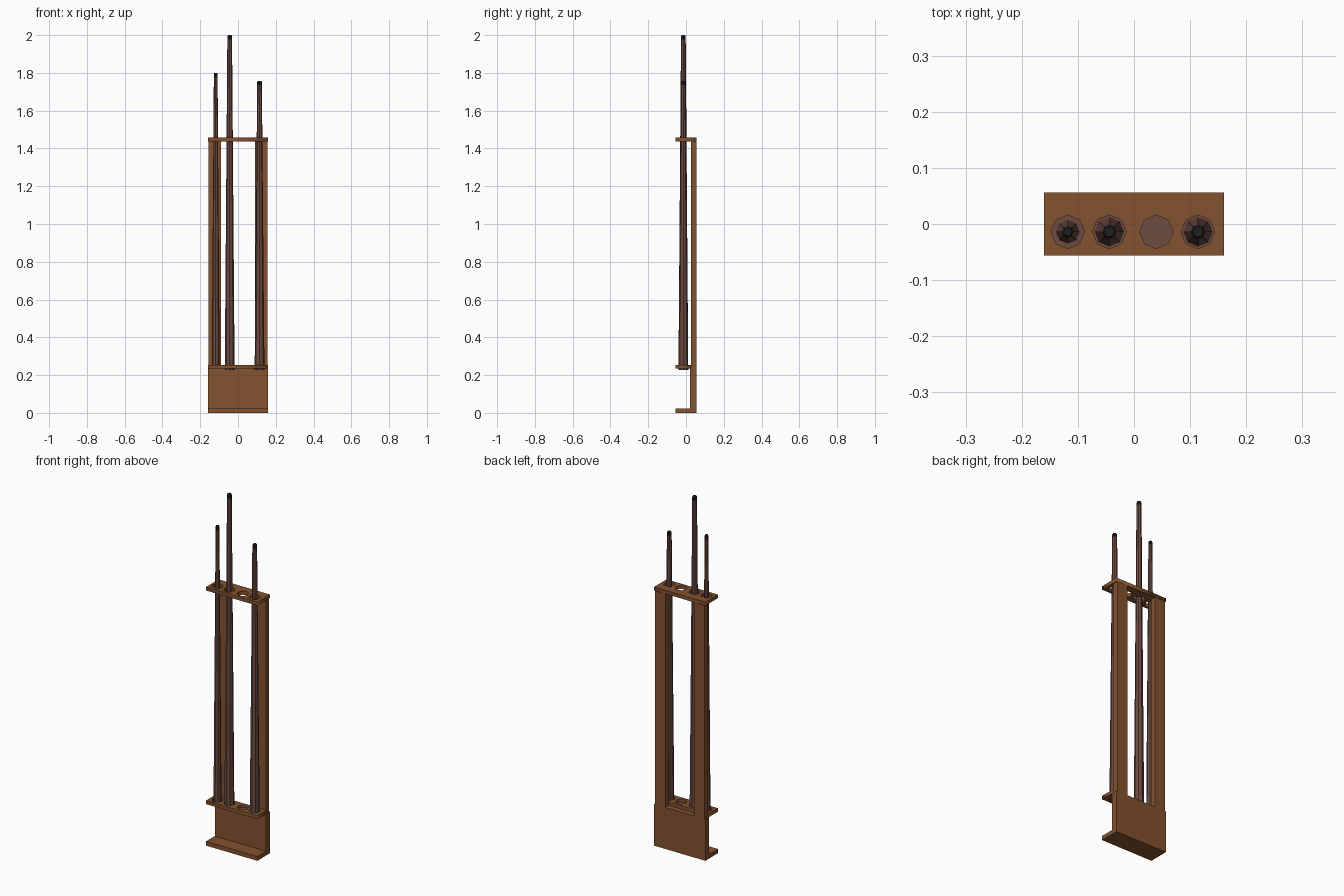
import bpy, bmesh, math

if "Cube" in bpy.data.objects:
    bpy.data.objects.remove(bpy.data.objects["Cube"], do_unlink=True)


def material(name, rgb):
    m = bpy.data.materials.new(name)
    m.use_nodes = True
    m.diffuse_color = (*rgb, 1)
    m.node_tree.nodes["Principled BSDF"].inputs["Base Color"].default_value = (*rgb, 1)
    return m


WOOD = material("rack wood", (0.23, 0.085, 0.028))
CUE = material("cue wood", (0.15, 0.07, 0.052))
TIP = material("black tip", (0.014, 0.014, 0.014))

HALF_W, HALF_D = 0.16, 0.056
BACK_FRONT = 0.026           # front of the back boards
SLOT_Y, SLOT_R = -0.014, 0.03
SLOTS = (-0.118, -0.044, 0.04, 0.114)


def add(name, mesh, *mats):
    for m in mats:
        mesh.materials.append(m)
    ob = bpy.data.objects.new(name, mesh)
    bpy.context.collection.objects.link(ob)
    return ob


def box(name, x, y, z, mat):
    bm = bmesh.new()
    bmesh.ops.create_cube(bm, size=1)
    for v in bm.verts:
        v.co = [r[0] if c < 0 else r[1] for c, r in zip(v.co, (x, y, z))]
    mesh = bpy.data.meshes.new(name)
    bm.to_mesh(mesh)
    bm.free()
    return add(name, mesh, mat)


def octagon(cx, cy, r):
    return [(cx + r * math.cos(i * math.pi / 4), cy + r * math.sin(i * math.pi / 4))
            for i in range(8)]


def holed_shelf(name, y0, y1, z0, z1):
    """Flat shelf with a row of octagonal holes, extruded from outlines."""
    curve = bpy.data.curves.new(name, 'CURVE')
    curve.dimensions, curve.fill_mode = '2D', 'BOTH'
    curve.extrude = (z1 - z0) / 2
    outline = [(-HALF_W, y0), (HALF_W, y0), (HALF_W, y1), (-HALF_W, y1)]
    for pts in [outline] + [octagon(x, SLOT_Y, SLOT_R) for x in SLOTS]:
        s = curve.splines.new('POLY')
        s.points.add(len(pts) - 1)
        for p, (x, y) in zip(s.points, pts):
            p.co = (x, y, 0, 1)
        s.use_cyclic_u = True
    temp = bpy.data.objects.new(name + "_outline", curve)
    bpy.context.collection.objects.link(temp)
    bpy.context.view_layer.update()
    dg = bpy.context.evaluated_depsgraph_get()
    mesh = bpy.data.meshes.new_from_object(temp.evaluated_get(dg))
    bpy.data.objects.remove(temp, do_unlink=True)
    mesh.materials.clear()
    ob = add(name, mesh, WOOD)
    ob.location.z = (z0 + z1) / 2
    return ob


def turned(name, x, y, profile, mats):
    """Eight-sided solid from (radius, height, material) rings."""
    bm = bmesh.new()
    rings = [[bm.verts.new((px, py, z)) for px, py in octagon(x, y, r)]
             for r, z, _ in profile]
    for a, b, (_, _, mi) in zip(rings, rings[1:], profile):
        for i in range(8):
            j = (i + 1) % 8
            bm.faces.new((a[i], a[j], b[j], b[i])).material_index = mi
    bm.faces.new(rings[0][::-1])
    bm.faces.new(rings[-1]).material_index = profile[-1][2]
    mesh = bpy.data.meshes.new(name)
    bm.to_mesh(mesh)
    bm.free()
    return add(name, mesh, *mats)


# Rack boards
box("base_shelf", (-HALF_W, HALF_W), (-HALF_D, HALF_D), (0, 0.024), WOOD)
box("lower_back_panel", (-HALF_W, HALF_W), (BACK_FRONT - 0.004, HALF_D), (0.024, 0.234), WOOD)
for side, s in (("left", 1), ("right", -1)):
    box(side + "_upright", sorted((s * 0.09, s * 0.155)), (BACK_FRONT, HALF_D),
        (0.234, 1.438), WOOD)
holed_shelf("middle_shelf", -HALF_D, BACK_FRONT, 0.234, 0.254)
holed_shelf("top_shelf", -HALF_D, HALF_D, 1.438, 1.458)

# Pads closing the middle shelf holes
for i, x in enumerate(SLOTS):
    turned(f"slot_pad_{i + 1}", x, SLOT_Y,
           [(SLOT_R, 0.235, 0), (SLOT_R, 0.239, 0)], [CUE])

# Cues: position, butt radius, tip radius, bottom, top
for i, (x, butt, tip, low, top) in enumerate((
        (SLOTS[0], 0.021, 0.01, 0.234, 1.80),
        (SLOTS[1], 0.026, 0.0125, 0.228, 2.0),
        (SLOTS[3], 0.026, 0.0125, 0.228, 1.758))):
    turned(f"cue_{i + 1}", x, SLOT_Y, [
        (butt, low, 0), (tip, top - 0.022, 1),
        (tip, top - 0.006, 1), (tip * 0.75, top, 1)], [CUE, TIP])
